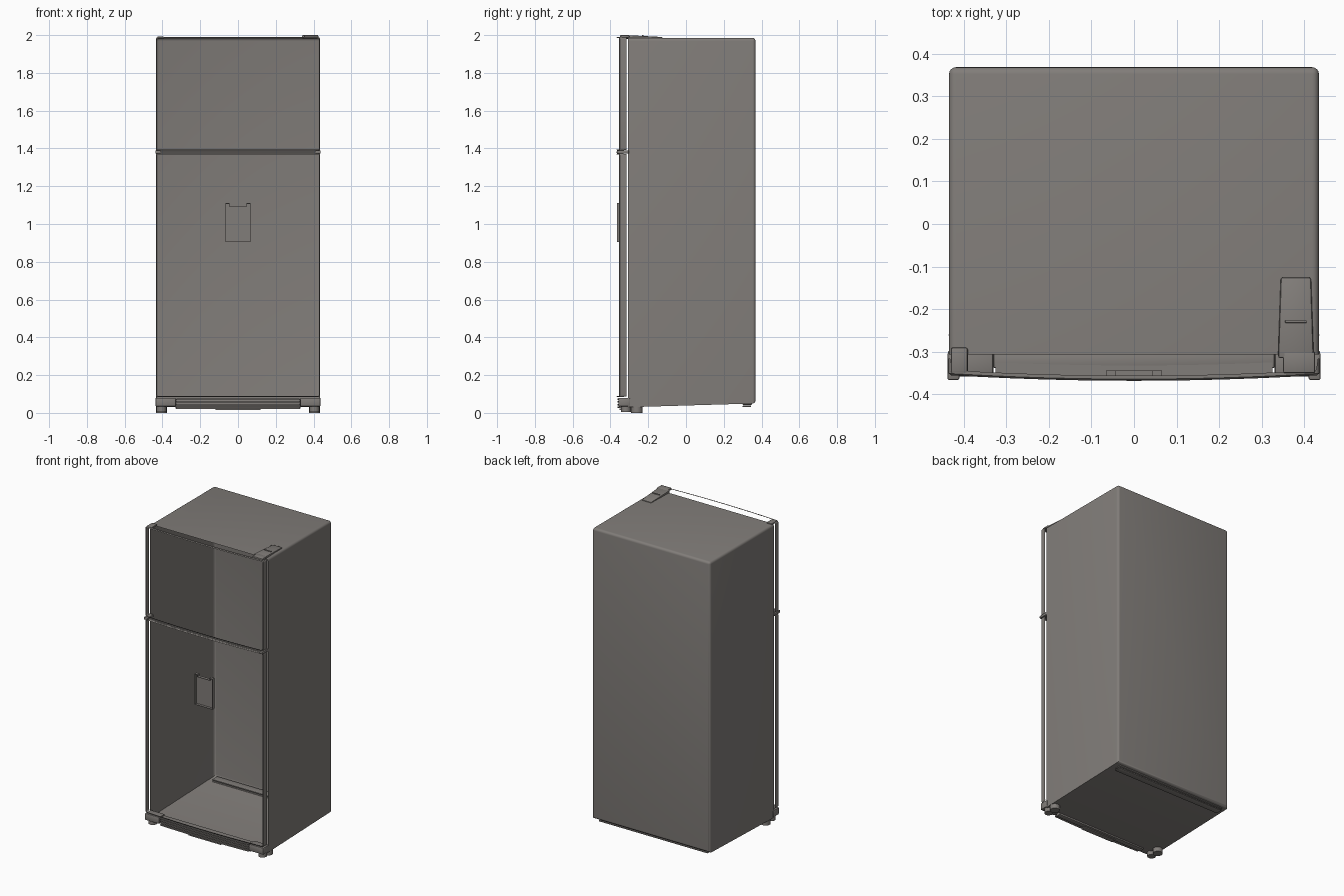
import bpy, bmesh, math
from mathutils import Vector

cube = bpy.data.objects.get("Cube")
if cube:
    bpy.data.objects.remove(cube)

grey = bpy.data.materials.new("warm_grey")
grey.use_nodes = True
colour = (0.22, 0.205, 0.192, 1)
grey.diffuse_color = colour
grey.node_tree.nodes["Principled BSDF"].inputs["Base Color"].default_value = colour


def finish(name, bm, smooth=True):
    bmesh.ops.recalc_face_normals(bm, faces=bm.faces)
    mesh = bpy.data.meshes.new(name)
    bm.to_mesh(mesh)
    bm.free()
    obj = bpy.data.objects.new(name, mesh)
    bpy.context.collection.objects.link(obj)
    mesh.materials.append(grey)
    if smooth:
        bpy.ops.object.select_all(action='DESELECT')
        obj.select_set(True)
        bpy.context.view_layer.objects.active = obj
        bpy.ops.object.shade_smooth_by_angle(angle=math.radians(40))
    return obj


def new_box(lo, hi):
    bm = bmesh.new()
    bmesh.ops.create_cube(bm, size=1)
    lo, hi = Vector(lo), Vector(hi)
    for v in bm.verts:
        v.co = (lo + hi) / 2 + v.co * (hi - lo)
    return bm


def box(name, lo, hi, bevel=0.0):
    bm = new_box(lo, hi)
    if bevel:
        bmesh.ops.bevel(bm, geom=bm.edges[:], offset=bevel, segments=2,
                        profile=0.5, affect='EDGES')
    return finish(name, bm)


def bow(x):
    """Slightly curved front line."""
    return -0.368 + 0.013 * (x / 0.43) ** 2


# Cabinet: open-fronted shell with rounded edges and a sloping floor
bm = new_box((-0.434, -0.306, 0.03), (0.434, 0.368, 1.985))
for v in bm.verts:
    if v.co.z < 1 and v.co.y > 0:
        v.co.z = 0.05
front = [f for f in bm.faces if f.normal.y < -0.9]
bmesh.ops.delete(bm, geom=front, context='FACES_ONLY')
rear = [e for e in bm.edges
        if not e.is_boundary and (e.verts[0].co.z > 1 or e.verts[1].co.z > 1
                                  or all(v.co.y > 0 for v in e.verts))]
bmesh.ops.bevel(bm, geom=rear, offset=0.016, segments=4, profile=0.5,
                affect='EDGES')
finish("cabinet", bm)


# Doors: open rims with rounded corners, deep at the sides and thin elsewhere
def rim_loop(half, z0, z1, r):
    pts = []
    corners = [(half - r, z1 - r, 0), (r - half, z1 - r, 90),
               (r - half, z0 + r, 180), (half - r, z0 + r, 270)]
    for cx, cz, start in corners:
        for i in range(5):
            a = math.radians(start + i * 22.5)
            pts.append((cx + r * math.cos(a), cz + r * math.sin(a)))
        if start in (0, 180):
            s = 1 if start == 0 else -1
            pts += [(s * (half - r) * (1 - i / 6), cz + s * r)
                    for i in range(1, 12)]
    return pts


def door_rim(name, z0, z1):
    bm = bmesh.new()
    outer = rim_loop(0.435, z0, z1, 0.012)
    inner = rim_loop(0.429, z0 + 0.006, z1 - 0.006, 0.008)
    rings = [[bm.verts.new((x, bow(x), z)) for x, z in inner],
             [bm.verts.new((x, bow(x) + 0.004, z)) for x, z in outer],
             [bm.verts.new((x, -0.316 if abs(x) > 0.43 else bow(x) + 0.012, z))
              for x, z in outer]]
    n = len(outer)
    for a, b in zip(rings, rings[1:]):
        for i in range(n):
            j = (i + 1) % n
            bm.faces.new((a[i], a[j], b[j], b[i]))
    finish(name, bm)


door_rim("lower_door_rim", 0.083, 1.374)
door_rim("upper_door_rim", 1.388, 1.99)


# Bowed strips running across the front
def bowed_strip(name, half, z0, z1, depth, setback=0.0):
    bm = bmesh.new()
    rows = []
    for i in range(13):
        x = half * (i / 6 - 1)
        y = bow(x) + setback
        rows.append([bm.verts.new((x, y + dy, z)) for dy, z in
                     ((0, z0), (0, z1), (depth, z1), (depth, z0))])
    for a, b in zip(rows, rows[1:]):
        for i in range(4):
            j = (i + 1) % 4
            bm.faces.new((a[i], a[j], b[j], b[i]))
    bm.faces.new(rows[0])
    bm.faces.new(rows[-1][::-1])
    finish(name, bm)


bowed_strip("door_divider", 0.436, 1.377, 1.385, 0.012)
for side, s in (("right", -1), ("left", 1)):
    box(side + "_middle_hinge", (min(s * 0.41, s * 0.438), -0.366, 1.372),
        (max(s * 0.41, s * 0.438), -0.302, 1.39), 0.004)

# Base grille with slats and sloped underside tray
for i in range(4):
    bowed_strip("grille_slat_%d" % (i + 1), 0.325, 0.026 + i * 0.014,
                0.034 + i * 0.014, 0.03, 0.006)
box("grille_backing", (-0.33, -0.338, 0.02), (0.33, -0.304, 0.074), 0.003)
box("grille_lip", (-0.12, -0.352, 0.014), (0.12, -0.32, 0.024), 0.002)

# Corner brackets and feet
for side, s in (("right", -1), ("left", 1)):
    xs = sorted((s * 0.33, s * 0.437))
    box(side + "_base_bracket", (xs[0], -0.358, 0.034), (xs[1], -0.296, 0.08), 0.006)
    for part, y, r in (("front_foot", -0.318, 0.026), ("roller", -0.26, 0.03)):
        bm = bmesh.new()
        bmesh.ops.create_cone(bm, cap_ends=True, segments=20, radius1=r,
                              radius2=r, depth=0.03)
        z = 0.021 if part == "front_foot" else 0.015
        bmesh.ops.translate(bm, verts=bm.verts, vec=(s * 0.405, y, z))
        finish(side + "_" + part, bm)

# Rear lower vent
for i in range(3):
    box("rear_vent_slat_%d" % (i + 1), (-0.4, 0.3, 0.03 + i * 0.013),
        (0.4, 0.345 + i * 0.004, 0.038 + i * 0.013), 0.002)

# Top hinge cover with a tapered rear end
bm = new_box((0.338, -0.315, 1.982), (0.422, -0.125, 2.0))
for v in bm.verts:
    if v.co.y > -0.2:
        v.co.x = 0.38 + (v.co.x - 0.38) * 0.85
        if v.co.z > 1.99:
            v.co.z = 1.99
bmesh.ops.bevel(bm, geom=bm.edges[:], offset=0.006, segments=2, profile=0.5,
                affect='EDGES')
finish("top_hinge_cover", bm)
box("top_hinge_arm", (0.35, -0.35, 1.986), (0.425, -0.3, 2.0), 0.004)
box("top_hinge_ridge", (0.355, -0.232, 1.99), (0.405, -0.226, 2.0), 0.001)
box("top_corner_tab", (-0.43, -0.35, 1.98), (-0.39, -0.29, 1.992), 0.005)

# Dispenser tray: recessed panel with raised ears at the top
outline = [(-0.066, 0.905), (0.066, 0.905), (0.066, 1.11), (0.044, 1.11),
           (0.044, 1.096), (-0.044, 1.096), (-0.044, 1.11), (-0.066, 1.11)]
bm = bmesh.new()
back = [bm.verts.new((x, -0.344, z)) for x, z in outline]
lip = [bm.verts.new((x, -0.364, z)) for x, z in outline]
bm.faces.new(back)
for i in range(len(outline)):
    j = (i + 1) % len(outline)
    bm.faces.new((back[i], back[j], lip[j], lip[i]))
tray = finish("dispenser_tray", bm, smooth=False)
wall = tray.modifiers.new("wall", 'SOLIDIFY')
wall.thickness = 0.004
